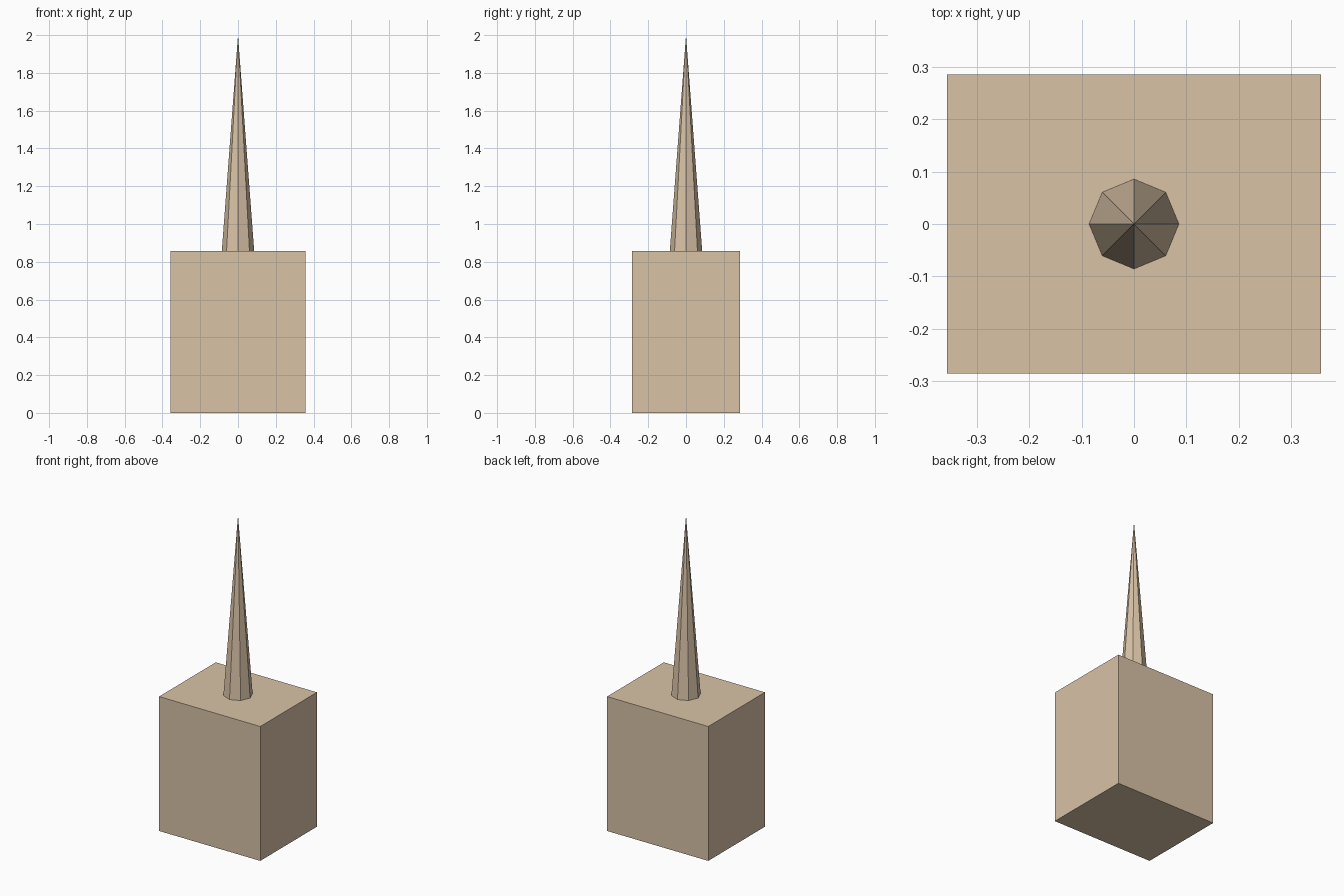
import bpy

if "Cube" in bpy.data.objects:
    bpy.data.objects.remove(bpy.data.objects["Cube"])

tan = bpy.data.materials.new("tan")
tan.diffuse_color = (0.69, 0.54, 0.38, 1.0)
tan.use_nodes = True
tan.node_tree.nodes["Principled BSDF"].inputs["Base Color"].default_value = tan.diffuse_color

BODY = (0.714, 0.571, 0.857)
TOTAL_HEIGHT = 2.0


def finish(name):
    obj = bpy.context.object
    obj.name = name
    obj.data.materials.append(tan)
    return obj


# Block body standing on the ground
bpy.ops.mesh.primitive_cube_add(size=1, location=(0, 0, BODY[2] / 2))
body = finish("block_body")
body.scale = BODY
bpy.ops.object.transform_apply(location=False, rotation=False, scale=True)

# Eight-sided spire resting on the top face
spire_height = TOTAL_HEIGHT - BODY[2]
bpy.ops.mesh.primitive_cone_add(vertices=8, radius1=0.0857, radius2=0,
                                depth=spire_height,
                                location=(0, 0, BODY[2] + spire_height / 2))
finish("spire")
